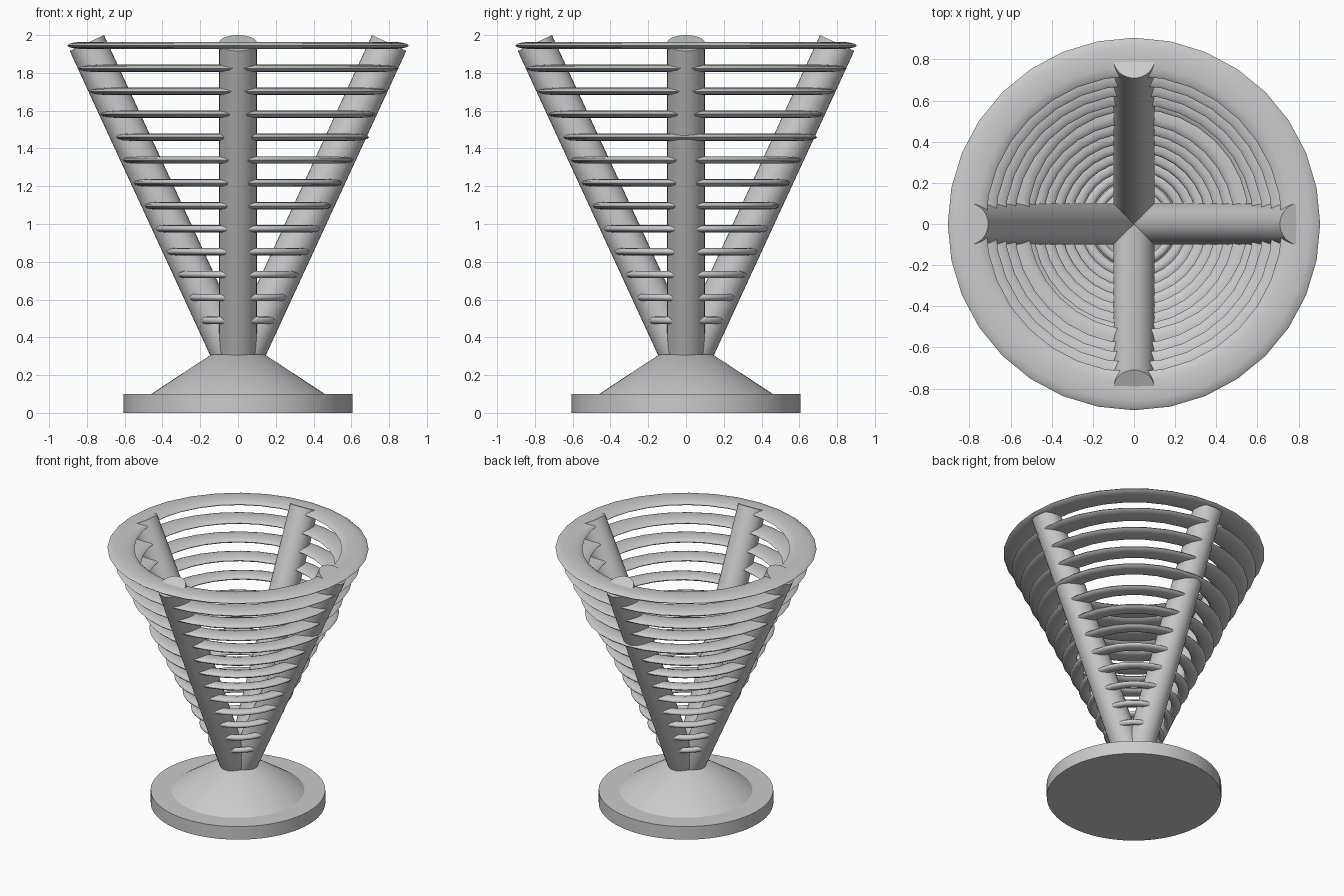
import bpy, math
from mathutils import Vector

cube = bpy.data.objects.get("Cube")
if cube:
    bpy.data.objects.remove(cube, do_unlink=True)

grey = bpy.data.materials.new("plain grey")
grey.use_nodes = True
grey.diffuse_color = (0.6, 0.6, 0.6, 1)
grey.node_tree.nodes["Principled BSDF"].inputs["Base Color"].default_value = (0.6, 0.6, 0.6, 1)


def finish(name, angle=40):
    obj = bpy.context.object
    obj.name = name
    obj.data.materials.append(grey)
    bpy.ops.object.transform_apply(location=False, rotation=True, scale=True)
    bpy.ops.object.shade_smooth_by_angle(angle=math.radians(angle))
    return obj


# Round foot and the cone on top of it
bpy.ops.mesh.primitive_cylinder_add(vertices=64, radius=0.605, depth=0.1, location=(0, 0, 0.05))
finish("base_disc")
bpy.ops.mesh.primitive_cone_add(vertices=64, radius1=0.46, radius2=0.14, depth=0.21,
                                location=(0, 0, 0.205))
finish("base_cone")

# Four rods leaning outward
LOW, HIGH = Vector((0.012, 0, 0.25)), Vector((0.80, 0, 1.958))
for i, side in enumerate(("left", "back", "right", "front")):
    turn = math.radians(90 * i)
    axis = HIGH - LOW
    middle = (LOW + HIGH) / 2
    bpy.ops.mesh.primitive_cylinder_add(
        vertices=32, radius=0.1, depth=axis.length,
        location=(middle.x * math.cos(turn), middle.x * math.sin(turn), middle.z),
        rotation=(0, math.atan2(axis.x, axis.z), turn))
    finish(side + "_rod")

# Flattened rings, widening toward the rim; one sits slightly off centre
COUNT = 13
for i in range(COUNT):
    t = i / (COUNT - 1)
    radius = 0.21 + 0.695 * t
    shift = 0.02 if i == 8 else 0
    bpy.ops.mesh.primitive_torus_add(
        major_segments=32, minor_segments=12, major_radius=0.8975, minor_radius=0.1025,
        location=(shift, shift, 0.49 + 1.455 * t))
    bpy.context.object.scale = (radius, radius, 0.19)
    finish(f"ring_{i + 1}", 70)
